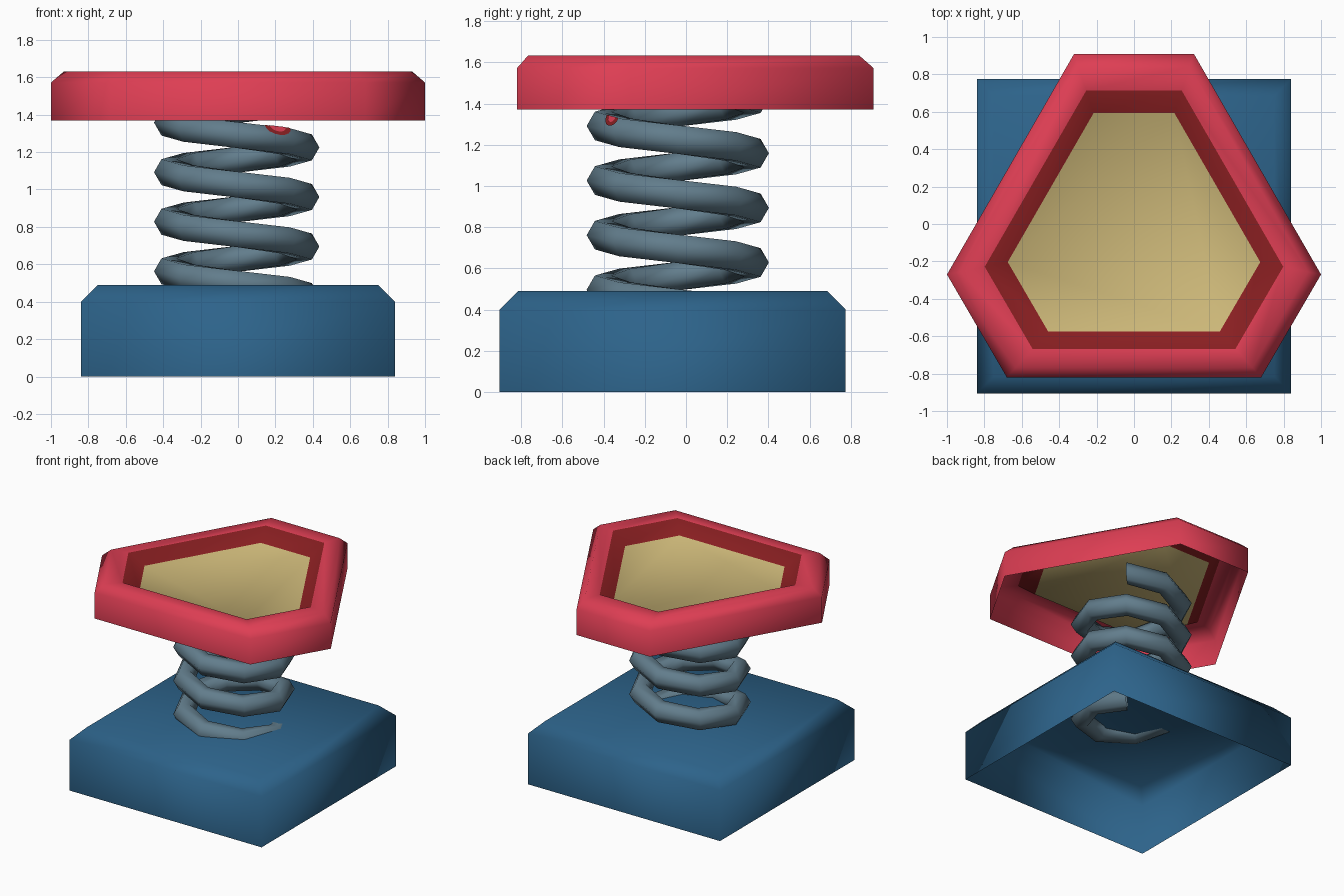
import bpy, bmesh
from math import sin, cos, pi, radians
from mathutils import Vector

if "Cube" in bpy.data.objects:
    bpy.data.objects.remove(bpy.data.objects["Cube"])


def material(name, rgb):
    m = bpy.data.materials.new(name)
    m.diffuse_color = (*rgb, 1)
    m.use_nodes = True
    m.node_tree.nodes["Principled BSDF"].inputs["Base Color"].default_value = m.diffuse_color
    return m


BLUE = material("base blue", (0.026, 0.125, 0.255))
RED = material("rim red", (0.73, 0.048, 0.088))
DARK = material("dark red", (0.26, 0.014, 0.016))
TAN = material("pad tan", (0.61, 0.48, 0.19))
STEEL = material("spring steel", (0.122, 0.205, 0.262))


def finish(bm, name, mats):
    me = bpy.data.meshes.new(name)
    bm.to_mesh(me)
    bm.free()
    for m in mats:
        me.materials.append(m)
    for p in me.polygons:
        p.use_smooth = True
    ob = bpy.data.objects.new(name, me)
    bpy.context.collection.objects.link(ob)
    return ob


def shell(name, outline, centre_y, rings, mats):
    """Open-bottomed shell: an outline scaled about its centre, ring by ring.
    rings = (scale, z, material of the band below, or of the lid for the last)"""
    bm = bmesh.new()
    loops = [[bm.verts.new((x * s, (y - centre_y) * s + centre_y, z)) for x, y in outline]
             for s, z, _ in rings]
    n = len(outline)
    for k in range(len(loops) - 1):
        a, b = loops[k], loops[k + 1]
        for i in range(n):
            j = (i + 1) % n
            bm.faces.new((a[i], a[j], b[j], b[i])).material_index = rings[k + 1][2]
    bm.faces.new(loops[-1]).material_index = len(mats) - 1
    return finish(bm, name, mats)


# Base: square open box with chamfered top
CY = -0.065
square = [(sx * 0.84, CY + sy * 0.84) for sx, sy in ((-1, -1), (1, -1), (1, 1), (-1, 1))]
shell("base", square, CY, [(1, 0, 0), (1, 0.40, 0), (0.893, 0.49, 0)], [BLUE])

# Cap: six-sided rim with a dished pad in the top
hexagon = [(-0.68, -0.82), (0.68, -0.82), (1, -0.27), (0.32, 0.91), (-0.32, 0.91), (-1, -0.27)]
shell("cap", hexagon, CY,
      [(1, 1.37, 0), (1, 1.572, 0), (0.93, 1.632, 0), (0.798, 1.632, 0), (0.675, 1.552, 1)],
      [RED, DARK, TAN])

# Spring: hexagonal section swept down four turns of eight segments
C, R, T, PITCH, SIDES = Vector((-0.007, -0.04, 0)), 0.362, 0.08, 0.265, 6


def coil(step, side):
    th, ph = radians(45) + step * pi / 4, side * 2 * pi / SIDES
    r = R + T * cos(ph)
    return C + Vector((r * cos(th), r * sin(th), 1.457 - PITCH * step / 8 + T * sin(ph)))


bm = bmesh.new()
sections = [[bm.verts.new(coil(i, s)) for s in range(SIDES)] for i in range(33)]
for a, b in zip(sections, sections[1:]):
    for s in range(SIDES):
        t = (s + 1) % SIDES
        bm.faces.new((a[s], b[s], b[t], a[t]))
finish(bm, "spring", [STEEL])


# Paint spot on the upper front of the coil: two thin half discs
def spot(name, size, lift, mat):
    p00, p10, p11, p01 = coil(5, 0), coil(6, 0), coil(6, 1), coil(5, 1)
    nrm = (p10 - p00).cross(p01 - p00).normalized() * lift
    bm = bmesh.new()
    vs = []
    for k in range(9):
        u = 0.76 + 0.24 * size * cos(pi * k / 8)
        v = 1 - 0.65 * size * sin(pi * k / 8)
        vs.append(bm.verts.new(p00.lerp(p10, u).lerp(p01.lerp(p11, u), v) + nrm))
    f = bm.faces.new(vs)
    f.normal_update()
    if f.normal.dot(nrm) < 0:
        f.normal_flip()
    finish(bm, name, [mat])


spot("spot_edge", 1.0, 0.004, DARK)
spot("spot_centre", 0.62, 0.007, RED)
